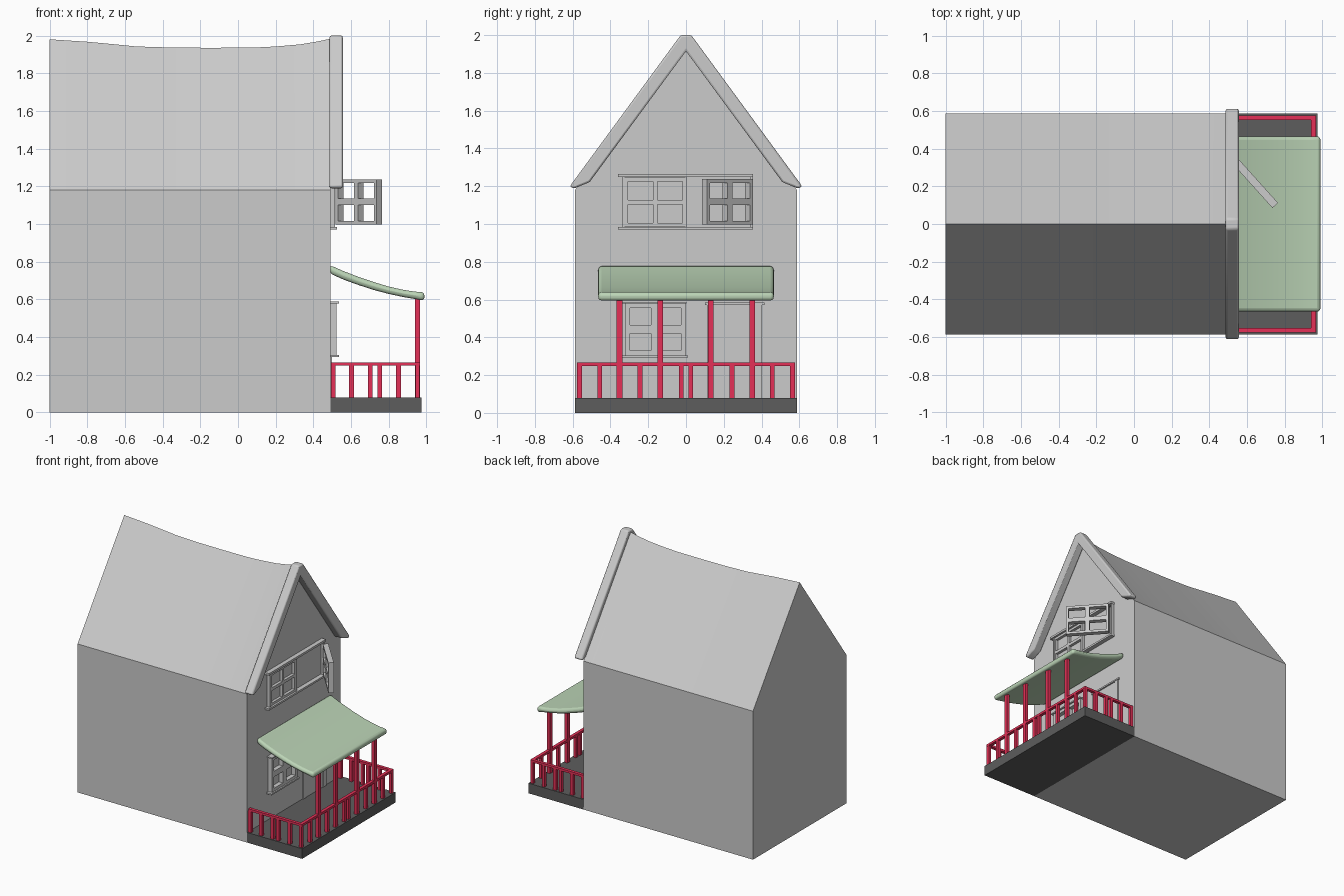
import bpy, bmesh, math
from mathutils import Matrix, Vector

if "Cube" in bpy.data.objects:
    bpy.data.objects.remove(bpy.data.objects["Cube"])


def material(name, rgb):
    m = bpy.data.materials.new(name)
    m.diffuse_color = (*rgb, 1)
    m.use_nodes = True
    m.node_tree.nodes["Principled BSDF"].inputs["Base Color"].default_value = m.diffuse_color
    return m


GREY = material("house grey", (0.60, 0.60, 0.60))
DARK = material("deck dark grey", (0.11, 0.11, 0.11))
RED = material("railing red", (0.78, 0.03, 0.095))
GREEN = material("awning green", (0.50, 0.66, 0.47))


def finish(name, bm, mat, bevel=0, segments=2, smooth=False):
    bmesh.ops.recalc_face_normals(bm, faces=bm.faces[:])
    me = bpy.data.meshes.new(name)
    bm.to_mesh(me)
    bm.free()
    ob = bpy.data.objects.new(name, me)
    bpy.context.collection.objects.link(ob)
    me.materials.append(mat)
    if bevel:
        b = ob.modifiers.new("bevel", 'BEVEL')
        b.width, b.segments, b.limit_method = bevel, segments, 'ANGLE'
        b.angle_limit = math.radians(40)
    if smooth:
        bpy.ops.object.select_all(action='DESELECT')
        ob.select_set(True)
        bpy.context.view_layer.objects.active = ob
        bpy.ops.object.shade_smooth_by_angle(angle=math.radians(35))
    return ob


def add_box(bm, x0, x1, y0, y1, z0, z1):
    size = Matrix.Diagonal((x1 - x0, y1 - y0, z1 - z0, 1))
    mid = Matrix.Translation(((x0 + x1) / 2, (y0 + y1) / 2, (z0 + z1) / 2))
    bmesh.ops.create_cube(bm, size=1, matrix=mid @ size)


def boxes(name, mat, items):
    bm = bmesh.new()
    for it in items:
        add_box(bm, *it)
    return finish(name, bm, mat)


def loft(rings):
    """Join closed rings of equal length and cap both ends."""
    bm = bmesh.new()
    vs = [[bm.verts.new(p) for p in r] for r in rings]
    n = len(vs[0])
    for a, b in zip(vs, vs[1:]):
        for i in range(n):
            j = (i + 1) % n
            bm.faces.new((a[i], a[j], b[j], b[i]))
    bm.faces.new(vs[0])
    bm.faces.new(vs[-1])
    return bm


# House body with a sagging ridge
RIDGE = [(-1, 1.98), (-0.8, 1.967), (-0.67, 1.955), (-0.54, 1.942), (-0.34, 1.936),
         (-0.15, 1.935), (0.08, 1.936), (0.2, 1.942), (0.33, 1.953), (0.42, 1.968), (0.49, 1.983)]
finish("house_body", loft([[(x, -0.587, 0), (x, 0.587, 0), (x, 0.587, 1.18),
                            (x, 0, z), (x, -0.587, 1.18)] for x, z in RIDGE]), GREY, smooth=True)

# Gable trim
half = [(0.028, 2.0), (0.615, 1.2), (0.595, 1.187), (0.51, 1.222)]
profile = half + [(0, 1.915)] + [(-y, z) for y, z in reversed(half)]
finish("gable_trim", loft([[(x, y, z) for y, z in profile] for x in (0.486, 0.556)]),
       GREY, bevel=0.01, smooth=True)

# Porch deck
boxes("porch_deck", DARK, [(0.488, 0.975, -0.587, 0.587, 0, 0.08)])

# Porch railing: top rails and balusters on three sides
T = 0.0125
rails = [(0.94, 0.965, -0.577, 0.577, 0.248, 0.266)]
for s in (-1, 1):
    yc = s * 0.564
    rails.append((0.494, 0.942, yc - T, yc + T, 0.248, 0.266))
    for x in (0.506, 0.602, 0.702, 0.752, 0.852):
        rails.append((x - T, x + T, yc - T, yc + T, 0.08, 0.25))
    for y in (0.025, 0.243, 0.456, 0.564):
        rails.append((0.941, 0.964, s * y - T, s * y + T, 0.08, 0.25))
boxes("porch_railing", RED, rails)

# Awning posts
boxes("awning_posts", RED, [(0.94, 0.965, y - 0.015, y + 0.015, 0.08, 0.612)
                            for y in (-0.352, -0.137, 0.131, 0.35)])

# Curved awning
top = [(0.488, 0.782), (0.56, 0.75), (0.64, 0.719), (0.72, 0.692), (0.8, 0.668),
       (0.88, 0.65), (0.94, 0.641), (0.99, 0.638)]
under = [(0.988, 0.592), (0.94, 0.602), (0.88, 0.612), (0.8, 0.629), (0.72, 0.65),
         (0.64, 0.676), (0.56, 0.705), (0.488, 0.737)]
finish("awning", loft([[(x, y, z) for x, z in top + under] for y in (-0.465, 0.465)]),
       GREEN, bevel=0.018, segments=3, smooth=True)


def sash(bm, x0, x1, y0, y1, z0, z1, edge, bar):
    """Four-pane window frame with open panes."""
    ym, zm = (y0 + y1) / 2, (z0 + z1) / 2
    for y in ((y0, y0 + edge), (ym - bar / 2, ym + bar / 2), (y1 - edge, y1)):
        add_box(bm, x0, x1, *y, z0, z1)
    for z in ((z0, z0 + edge), (zm - bar / 2, zm + bar / 2), (z1 - edge, z1)):
        for a, b in ((y0 + edge, ym - bar / 2), (ym + bar / 2, y1 - edge)):
            add_box(bm, x0, x1, a, b, *z)


# Upper window surround
boxes("upper_window_surround", GREY, [
    (0.488, 0.525, -0.36, 0.355, 1.248, 1.265),
    (0.488, 0.525, -0.36, 0.355, 0.97, 0.985),
    (0.488, 0.515, -0.335, -0.322, 0.985, 1.248),
    (0.488, 0.515, 0.34, 0.352, 0.985, 1.248),
    (0.488, 0.515, -0.005, 0.005, 0.985, 1.248)])

# Upper fixed sash
bm = bmesh.new()
sash(bm, 0.488, 0.512, -0.326, 0.0, 0.987, 1.245, 0.019, 0.024)
finish("upper_fixed_sash", bm, GREY)

# Upper open sash, swung outward on its far side hinge
bm = bmesh.new()
sash(bm, -0.02, 0.02, -0.325, 0.0, 0.997, 1.237, 0.02, 0.034)
swing = Matrix.Translation((0.532, 0.34, 0)) @ Matrix.Rotation(math.radians(42), 4, 'Z')
bmesh.ops.transform(bm, matrix=swing, verts=bm.verts[:])
finish("upper_open_sash", bm, GREY)

# Lower window
boxes("lower_window_surround", GREY, [
    (0.488, 0.535, -0.342, 0.01, 0.293, 0.305),
    (0.488, 0.535, -0.335, 0.003, 0.578, 0.588)])
bm = bmesh.new()
sash(bm, 0.488, 0.524, -0.32, -0.003, 0.305, 0.578, 0.024, 0.045)
finish("lower_window_sash", bm, GREY)

# Door and its thin frame
boxes("door", GREY, [(0.488, 0.494, 0.15, 0.36, 0.08, 0.565)])
boxes("door_frame", GREY, [
    (0.488, 0.498, 0.11, 0.145, 0.08, 0.572),
    (0.488, 0.498, 0.365, 0.402, 0.08, 0.572),
    (0.488, 0.502, 0.1, 0.415, 0.572, 0.584)])
